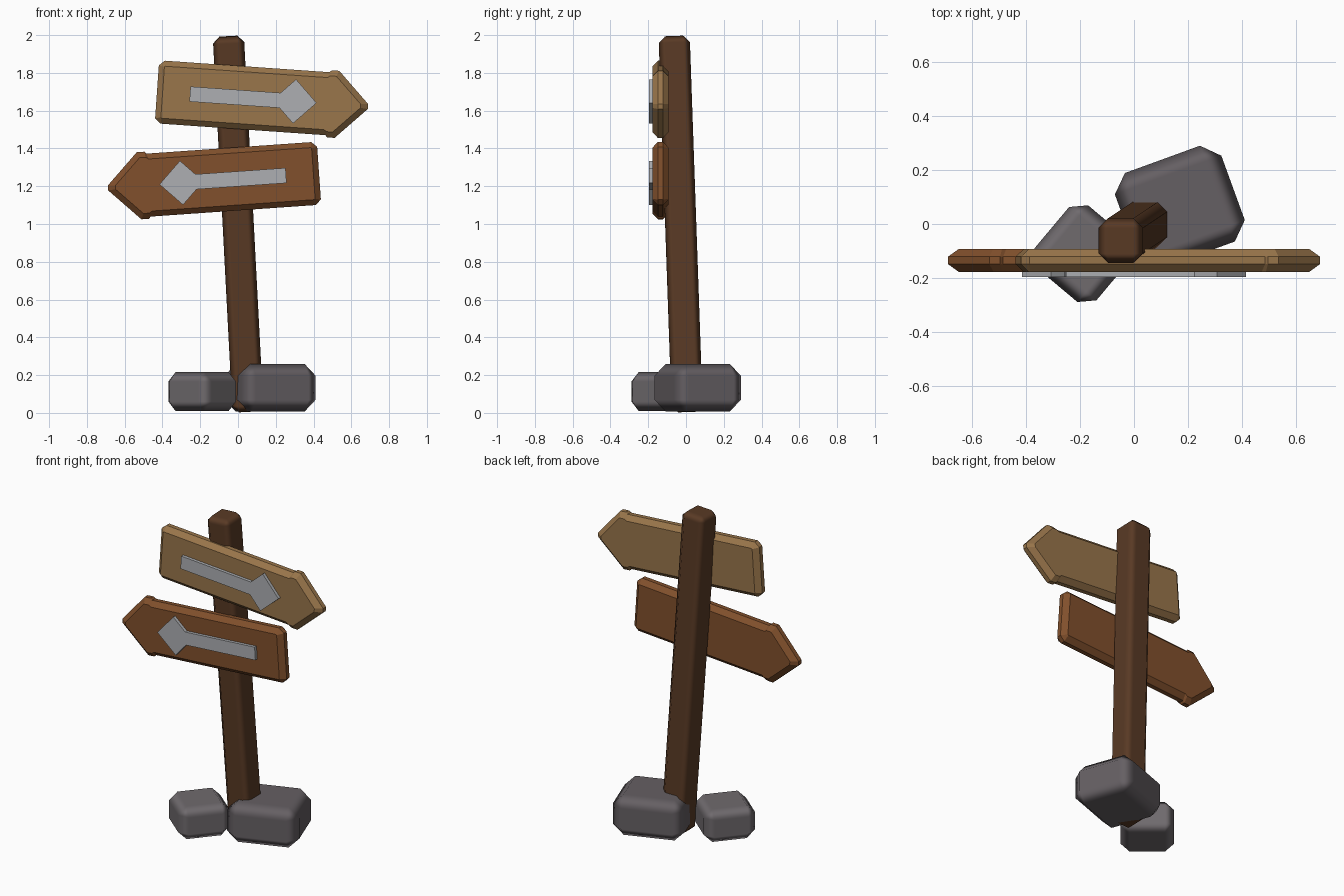
import bpy, bmesh
from math import radians

if "Cube" in bpy.data.objects:
    bpy.data.objects.remove(bpy.data.objects["Cube"])

def paint(name, rgb):
    m = bpy.data.materials.new(name)
    m.diffuse_color = (*rgb, 1)
    m.use_nodes = True
    m.node_tree.nodes["Principled BSDF"].inputs["Base Color"].default_value = m.diffuse_color
    return m

def finish(name, bm, loc, rot, mat=None):
    bmesh.ops.recalc_face_normals(bm, faces=bm.faces)
    me = bpy.data.meshes.new(name)
    bm.to_mesh(me)
    bm.free()
    ob = bpy.data.objects.new(name, me)
    bpy.context.collection.objects.link(ob)
    ob.location = loc
    ob.rotation_euler = [radians(a) for a in rot]
    if mat:
        me.materials.append(mat)
    return ob

def chamfered_box(name, size, bevel, loc, rot, mat=None):
    bm = bmesh.new()
    bmesh.ops.create_cube(bm, size=1)
    bmesh.ops.scale(bm, vec=size, verts=bm.verts)
    for f in bm.faces:
        f.smooth = True
    ob = finish(name, bm, loc, rot, mat)
    b = ob.modifiers.new("chamfer", 'BEVEL')
    b.width = bevel
    b.segments = 1
    b.harden_normals = True
    return ob

def layered(name, layers, side, loc, rot, mat=None):
    """Skin stacked outlines along y; each outline is an upper half mirrored in z."""
    bm = bmesh.new()
    loops = []
    for y, half in layers:
        pts = half + [(x, -z) for x, z in reversed(half) if z > 0]
        loops.append([bm.verts.new((x * side, y, z)) for x, z in pts])
    n = len(loops[0])
    for a, b in zip(loops, loops[1:]):
        for i in range(n):
            j = (i + 1) % n
            bm.faces.new((a[i], a[j], b[j], b[i]))
    bm.faces.new(loops[0])
    bm.faces.new(loops[-1])
    return finish(name, bm, loc, rot, mat)

post_mat = paint("dark_wood", (0.10, 0.042, 0.018))
tan_mat = paint("tan_wood", (0.32, 0.18, 0.07))
red_mat = paint("red_wood", (0.22, 0.08, 0.025))
arrow_mat = paint("arrow_grey", (0.42, 0.43, 0.45))
rock_mat = paint("rock_grey", (0.16, 0.145, 0.155))
dark_rock = paint("rock_dark", (0.13, 0.115, 0.125))

# leaning post
chamfered_box("post", (0.165, 0.165, 1.99), 0.035, (0.001, -0.028, 1.0), (2, -3, 0), post_mat)

# plank outlines: outer rim and chamfered face
outer = [(-.43, .14), (-.40, .167), (.475, .167), (.485, .178), (.525, .178), (.69, .013)]
inner = [(-.40, .134), (-.396, .138), (.465, .138), (.48, .148), (.512, .148), (.65, .01)]
plank = [(-.043, inner), (-.014, outer), (.014, outer), (.043, inner)]

# painted arrow outline
arrow = [(-.255, .04), (.223, .04), (.30, .117), (.417, 0)]
arrow_layers = [(-.062, arrow), (-.035, arrow)]

# two signs pointing opposite ways
for label, z, side, mat in (("upper", 1.67, 1, tan_mat), ("lower", 1.239, -1, red_mat)):
    place = ((0, -0.135, z), (0, 4 * side, 0))
    layered(label + "_plank", plank, side, *place, mat)
    layered(label + "_arrow", arrow_layers, side, *place, arrow_mat)

# rocks at the foot
chamfered_box("large_rock", (0.42, 0.378, 0.252), 0.062, (0.17, 0.062, 0.133), (0, 0, 20), dark_rock)
chamfered_box("small_rock", (0.30, 0.30, 0.205), 0.05, (-0.19, -0.11, 0.113), (0, 0, 50), rock_mat)
